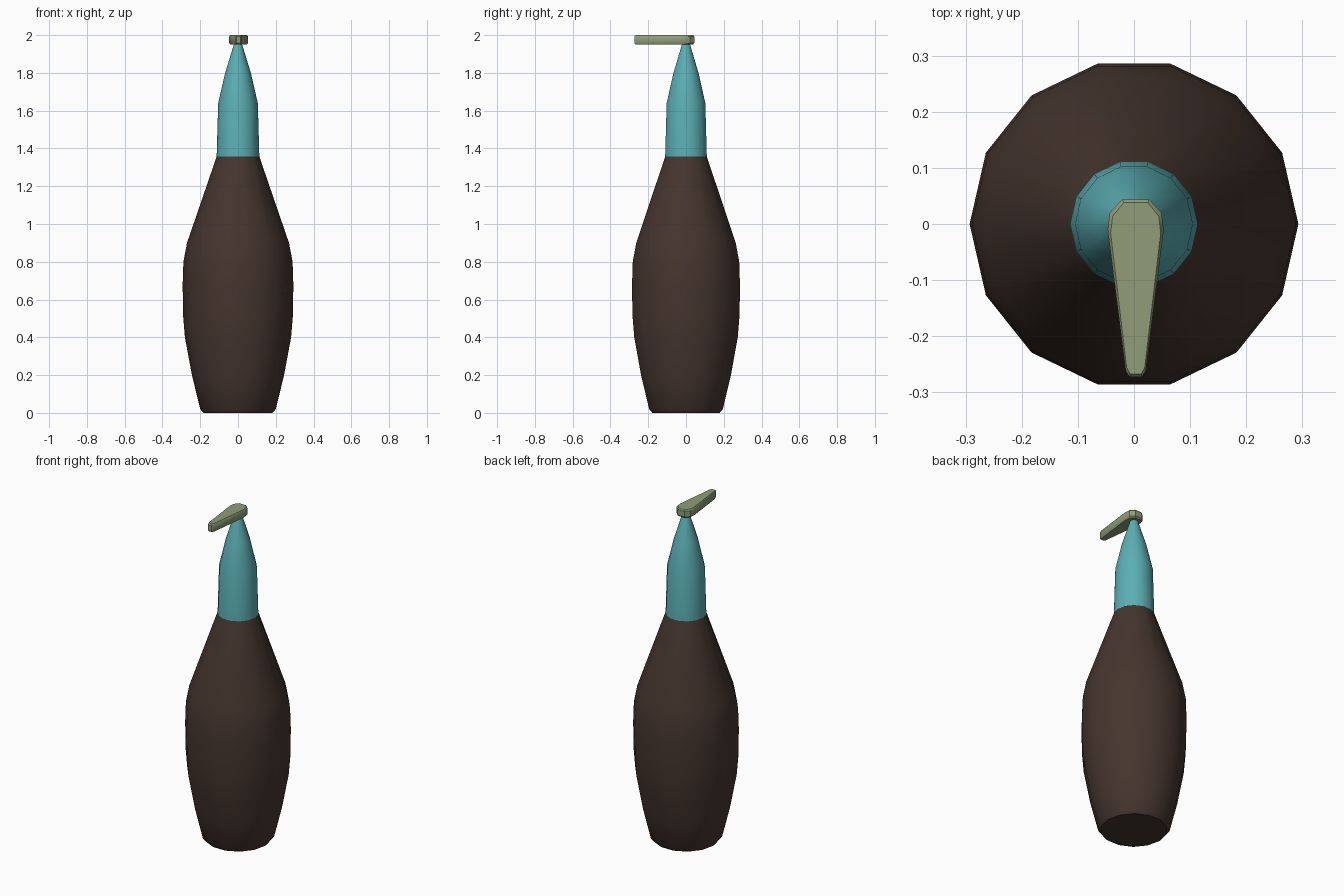
import bpy, bmesh, math

cube = bpy.data.objects.get("Cube")
if cube:
    bpy.data.objects.remove(cube, do_unlink=True)

SIDES = 14


def material(name, rgb):
    m = bpy.data.materials.new(name)
    m.use_nodes = True
    m.diffuse_color = (*rgb, 1)
    bsdf = next(n for n in m.node_tree.nodes if n.type == "BSDF_PRINCIPLED")
    bsdf.inputs["Base Color"].default_value = (*rgb, 1)
    return m


def finish(name, bm, mat, angle):
    bmesh.ops.recalc_face_normals(bm, faces=bm.faces)
    mesh = bpy.data.meshes.new(name)
    bm.to_mesh(mesh)
    bm.free()
    mesh.materials.append(mat)
    ob = bpy.data.objects.new(name, mesh)
    bpy.context.collection.objects.link(ob)
    bpy.ops.object.select_all(action="DESELECT")
    ob.select_set(True)
    bpy.context.view_layer.objects.active = ob
    bpy.ops.object.shade_smooth_by_angle(angle=math.radians(angle))
    return ob


def loft(name, rings, mat, angle):
    """Skin a stack of equal-length point rings and cap both ends."""
    bm = bmesh.new()
    loops = [[bm.verts.new(p) for p in ring] for ring in rings]
    n = len(loops[0])
    for a, b in zip(loops, loops[1:]):
        for i in range(n):
            j = (i + 1) % n
            bm.faces.new((a[i], a[j], b[j], b[i]))
    bm.faces.new(loops[0][::-1])
    bm.faces.new(loops[-1])
    return finish(name, bm, mat, angle)


def circle(r, z):
    steps = [2 * math.pi * i / SIDES for i in range(SIDES)]
    return [(r * math.cos(t), r * math.sin(t), z) for t in steps]


brown = material("dark brown", (0.060, 0.036, 0.027))
teal = material("teal", (0.105, 0.43, 0.46))
olive = material("sage green", (0.28, 0.34, 0.19))

# Bottle body
body = [(0.183, 0), (0.2, 0.02), (0.244, 0.2), (0.281, 0.4), (0.291, 0.52),
        (0.293, 0.68), (0.289, 0.8), (0.27, 0.9), (0.112, 1.36)]
loft("bottle_body", [circle(r, z) for r, z in body], brown, 32)

# Tapered neck
neck = [(0.113, 1.358), (0.105, 1.64), (0.068, 1.8), (0.02, 1.957)]
loft("bottle_neck", [circle(r, z) for r, z in neck], teal, 32)

# Lever on top: tapered outline, mirrored across its centre line
half = [(0.011, -0.273), (0.018, -0.262), (0.05, -0.01), (0.046, 0.02), (0.024, 0.044)]
outline = half + [(-x, y) for x, y in reversed(half)]


def lever_ring(inset, z):
    cy = -0.06
    return [(0.003 + x * (1 - inset * 18),
             cy + (y - cy) * (1 - inset / abs(y - cy)), z) for x, y in outline]


loft("top_lever", [lever_ring(0.007, 1.95), lever_ring(0, 1.958),
                   lever_ring(0, 1.993), lever_ring(0.006, 2.0)], olive, 30)
